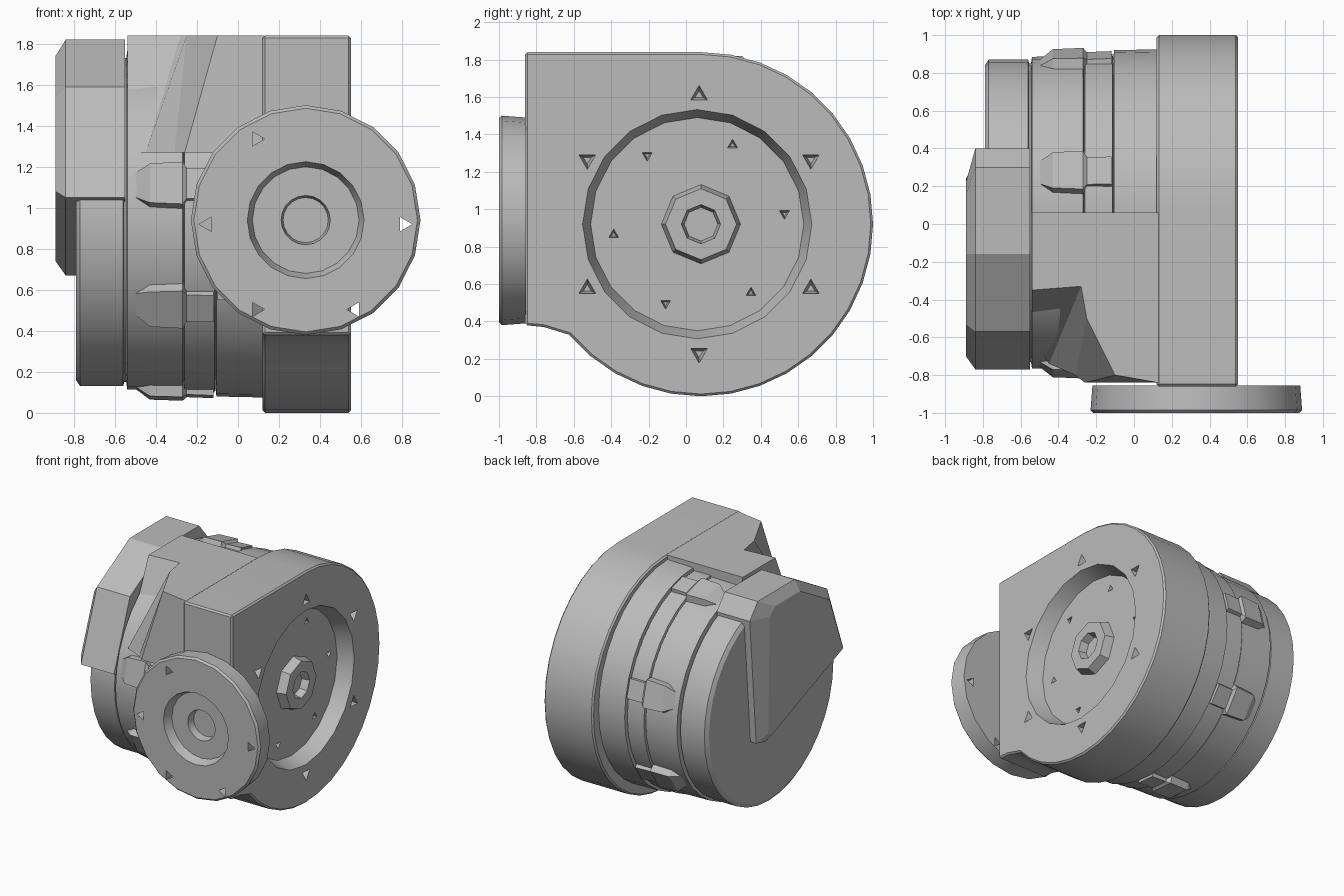
import bpy, bmesh
from math import sin, cos, pi, radians

old = bpy.data.objects.get("Cube")
if old:
    bpy.data.objects.remove(old, do_unlink=True)

metal = bpy.data.materials.new("cast grey metal")
metal.use_nodes = True
GREY = (0.5, 0.5, 0.5, 1)
metal.diffuse_color = GREY
metal.node_tree.nodes["Principled BSDF"].inputs["Base Color"].default_value = GREY


def circle(u, v, r, n=32, start=0.0):
    return [(u + r * cos(start + 2 * pi * i / n), v + r * sin(start + 2 * pi * i / n)) for i in range(n)]


def place(axis, d, u, v):
    return {"x": (d, u, v), "y": (u, d, v), "z": (u, v, d)}[axis]


def loft(name, axis, rings, bevel=0.0):
    """Skin a list of (depth, outline) rings and cap both ends."""
    bm = bmesh.new()
    loops = [[bm.verts.new(place(axis, d, u, v)) for u, v in pts] for d, pts in rings]
    for a, b in zip(loops, loops[1:]):
        n = len(a)
        for i in range(n):
            j = (i + 1) % n
            bm.faces.new((a[i], a[j], b[j], b[i]))
    bm.faces.new(loops[0])
    bm.faces.new(loops[-1])
    bmesh.ops.recalc_face_normals(bm, faces=bm.faces)
    mesh = bpy.data.meshes.new(name)
    bm.to_mesh(mesh)
    bm.free()
    mesh.materials.append(metal)
    obj = bpy.data.objects.new(name, mesh)
    bpy.context.collection.objects.link(obj)
    if bevel:
        mod = obj.modifiers.new("edge", "BEVEL")
        mod.width, mod.segments = bevel, 1
        mod.limit_method, mod.angle_limit = "ANGLE", radians(40)
    return obj


def activate(obj):
    bpy.ops.object.select_all(action="DESELECT")
    obj.select_set(True)
    bpy.context.view_layer.objects.active = obj


def carve(obj, cutters):
    activate(obj)
    for mod in list(obj.modifiers):
        bpy.ops.object.modifier_apply(modifier=mod.name)
    for c in cutters:
        c.hide_render = True
        mod = obj.modifiers.new("cut", "BOOLEAN")
        mod.operation, mod.solver, mod.object = "DIFFERENCE", "EXACT", c
        bpy.ops.object.modifier_apply(modifier=mod.name)
        bpy.data.objects.remove(c, do_unlink=True)


def smooth(obj, angle=28):
    activate(obj)
    bpy.ops.object.shade_smooth_by_angle(angle=radians(angle))


# Main housing: round body with one square corner
CY, CZ = 0.08, 0.92
arc = [(CY + 0.92 * cos(radians(a)), CZ + 0.92 * sin(radians(a))) for a in range(90, -141, -10)]
outline = arc + [(-0.76, 0.37), (-0.86, 0.38), (-0.86, 1.84)]
housing = loft("main_housing", "x", [(0.12, outline), (0.55, outline)], 0.012)
cutters = [loft("recess_cutter", "x", [(0.43, circle(CY - 0.02, CZ, 0.57, 20)),
                                       (0.57, circle(CY - 0.02, CZ, 0.62, 20))])]
for i in range(6):
    a = radians(90 + 60 * i)
    for r, x, size, twist in ((0.69, 0.55, 0.06, 0), (0.46, 0.43, 0.035, 0.4)):
        u, v = CY - 0.01 + r * cos(a - twist), CZ + r * sin(a - twist)
        cutters.append(loft("screw_hole", "x", [(x - 0.07, circle(u, v, size * 0.4, 3, a)),
                                                (x + 0.02, circle(u, v, size, 3, a))]))
carve(housing, cutters)
smooth(housing)

# Bored hub in the floor of the side recess
loft("output_hub", "x", [(0.42, circle(CY, CZ, 0.215, 8)), (0.5, circle(CY, CZ, 0.19, 8)),
                         (0.5, circle(CY, CZ, 0.105, 8)), (0.44, circle(CY, CZ, 0.09, 8))])

# Front flange with stepped central bore
FX, FZ = 0.33, 0.94
steps = [(-0.855, 0.55), (-0.985, 0.56), (-1.0, 0.545), (-1.0, 0.285), (-0.93, 0.26),
         (-0.93, 0.12), (-0.87, 0.11)]
flange = loft("front_flange", "y", [(y, circle(FX, FZ, r, 20)) for y, r in steps])
holes = []
for i in range(1, 6):
    a = radians(60 + 60 * i)
    a -= radians(0)
    if i == 5:
        a = radians(0)
    tri = circle(FX + 0.48 * cos(a), FZ - 0.02 + 0.48 * sin(a), 0.04, 3, a)
    holes.append(loft("flange_hole", "y", [(-1.1, tri), (-0.8, tri)]))
carve(flange, holes)
smooth(flange)

# Stepped drum with shallow parting grooves
DY, DZ = 0.06, 0.94
profile = [(-0.79, 0.78), (-0.77, 0.81), (-0.56, 0.81), (-0.555, 0.79), (-0.545, 0.79), (-0.54, 0.825),
           (-0.27, 0.83), (-0.265, 0.815), (-0.26, 0.84), (-0.115, 0.84), (-0.11, 0.82),
           (-0.105, 0.86), (0.13, 0.865)]
drum = loft("drum", "x", [(x, circle(DY, DZ, r, 36)) for x, r in profile])
smooth(drum, 15)

# Clamp lugs around the drum
for deg in (75, 15, -35, -95, -150, 168):
    a = radians(deg)

    def block(r, half):
        pts = [(0.7, -half), (r, -half * 0.75), (r, half * 0.75), (0.7, half)]
        return [(DY + p * cos(a) - q * sin(a), DZ + p * sin(a) + q * cos(a)) for p, q in pts]
    loft("clamp_lug", "x", [(-0.53, block(0.8, 0.06)), (-0.43, block(0.87, 0.13)),
                            (-0.27, block(0.875, 0.14)), (-0.25, block(0.86, 0.1)),
                            (-0.12, block(0.865, 0.1))])

# Upper front block, tapering towards its outer corner
base = [(0.13, 0.06), (-0.54, 0.06), (-0.54, -0.6), (-0.45, -0.74), (-0.31, -0.8), (-0.26, -0.84), (0.13, -0.84)]
top = [(0.13, 0.06), (-0.54, 0.06), (-0.54, -0.35), (-0.28, -0.33), (-0.25, -0.5), (-0.1, -0.8), (0.13, -0.84)]
loft("upper_block", "z", [(1.27, base), (1.84, top)])

# Neck behind the flange
neck = [(-0.1, -0.3), (-0.1, -0.8), (-0.06, -0.84), (0.13, -0.84), (0.13, -0.3)]
loft("flange_neck", "z", [(0.55, neck), (1.3, neck)])

# Wedge shaped end cover with a raised, sloped face
cover = [(0.4, 1.7), (0.3, 1.82), (-0.16, 1.82), (-0.57, 1.59), (-0.77, 1.05), (0.2, 0.67), (0.32, 0.7)]
raised = [(0.22, 1.68), (0.15, 1.74), (-0.16, 1.74), (-0.53, 1.53), (-0.7, 1.08), (0.18, 0.74), (0.24, 0.76)]
loft("end_cover", "x", [(-0.55, cover), (-0.84, cover), (-0.89, raised)])
